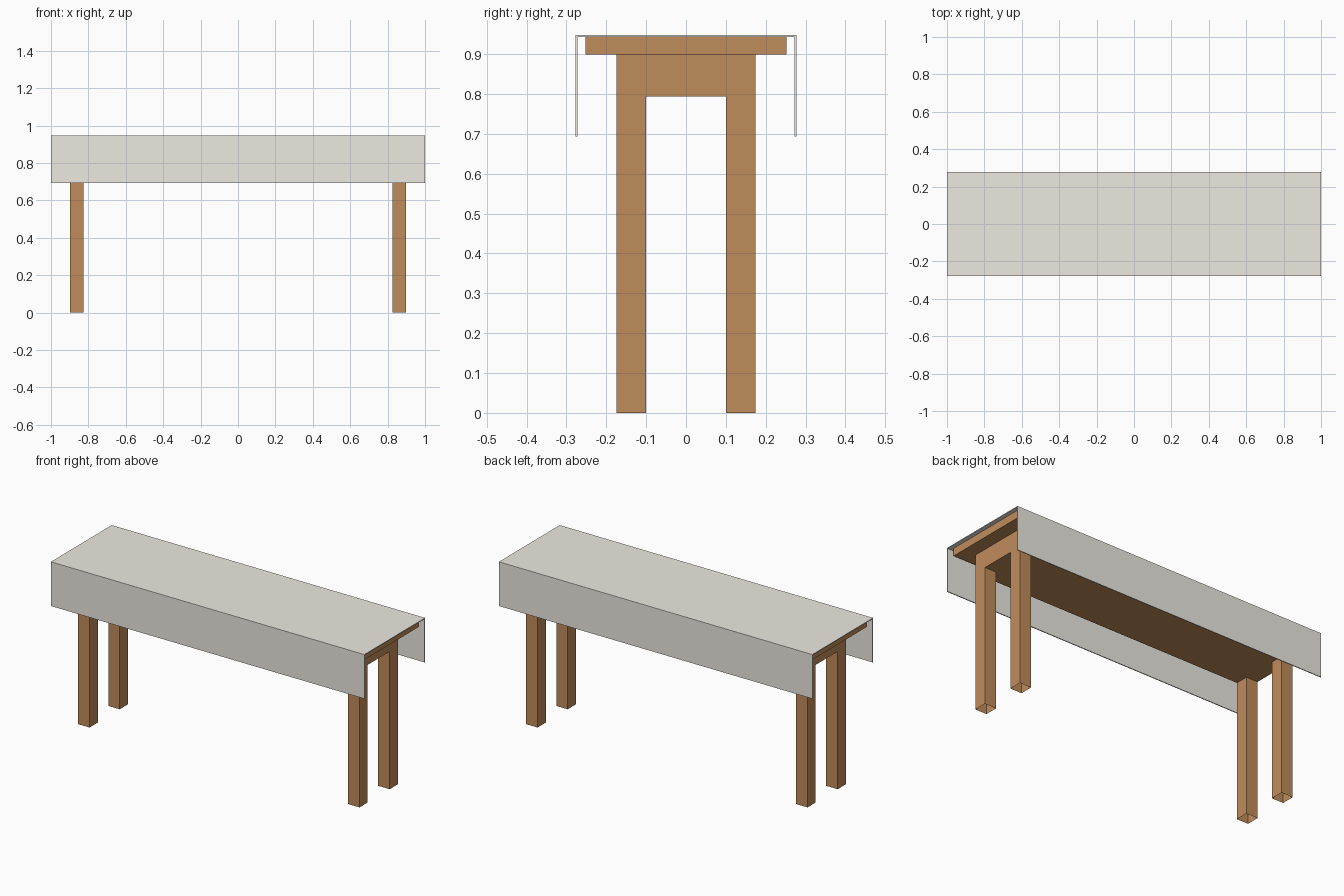
import bpy, bmesh

if "Cube" in bpy.data.objects:
    bpy.data.objects.remove(bpy.data.objects["Cube"])


def material(name, color):
    m = bpy.data.materials.new(name)
    m.diffuse_color = color
    m.use_nodes = True
    m.node_tree.nodes["Principled BSDF"].inputs["Base Color"].default_value = m.diffuse_color
    return m


def finish(name, bm, mat):
    me = bpy.data.meshes.new(name)
    bm.to_mesh(me)
    bm.free()
    me.materials.append(mat)
    ob = bpy.data.objects.new(name, me)
    bpy.context.collection.objects.link(ob)
    return ob


def extrude_profile(name, half, x, mat):
    """Mirror a half (y, z) outline across y = 0 and extrude it from -x to x."""
    profile = half + [(-y, z) for y, z in reversed(half)]
    bm = bmesh.new()
    face = bm.faces.new([bm.verts.new((-x, y, z)) for y, z in profile])
    ext = bmesh.ops.extrude_face_region(bm, geom=[face], use_keep_orig=True)
    moved = [g for g in ext["geom"] if isinstance(g, bmesh.types.BMVert)]
    bmesh.ops.translate(bm, verts=moved, vec=(2 * x, 0, 0))
    bmesh.ops.recalc_face_normals(bm, faces=bm.faces)
    return finish(name, bm, mat)


wood = material("wood", (0.52, 0.265, 0.105, 1))
linen = material("linen", (0.85, 0.82, 0.76, 1))

TOP, UNDER, APRON = 0.948, 0.899, 0.794
T = 0.005  # cloth thickness

# Table top slab
extrude_profile("table_top", [(0.252, UNDER), (0.252, TOP - T)], 0.977, wood)

# Full-length apron box, cut into a grid so the legs extrude from its corners
bm = bmesh.new()
bmesh.ops.create_cube(bm, size=1)
for v in bm.verts:
    v.co.x *= 1.796
    v.co.y *= 0.35
    v.co.z = UNDER if v.co.z > 0 else APRON
for axis, cut in (((1, 0, 0), 0.825), ((0, 1, 0), 0.1)):
    for s in (-1, 1):
        bmesh.ops.bisect_plane(bm, geom=bm.verts[:] + bm.edges[:] + bm.faces[:],
                               plane_co=[a * cut * s for a in axis], plane_no=axis)

# Four legs, hollow at the feet
bm.normal_update()
corners = []
for f in bm.faces:
    c = f.calc_center_median()
    if f.normal.z < -0.9 and abs(c.x) > 0.825 and abs(c.y) > 0.1:
        corners.append(f)
feet = bmesh.ops.extrude_discrete_faces(bm, faces=corners)["faces"]
for f in feet:
    for v in f.verts:
        v.co.z = 0
bmesh.ops.delete(bm, geom=feet, context='FACES_ONLY')
bmesh.ops.remove_doubles(bm, verts=bm.verts, dist=1e-5)
bmesh.ops.recalc_face_normals(bm, faces=bm.faces)
finish("apron_and_legs", bm, wood)

# Cloth draped over front and back
extrude_profile("table_cloth", [(0.277 - T, TOP - T), (0.277 - T, 0.693),
                                (0.277, 0.693), (0.277, TOP)], 1, linen)
